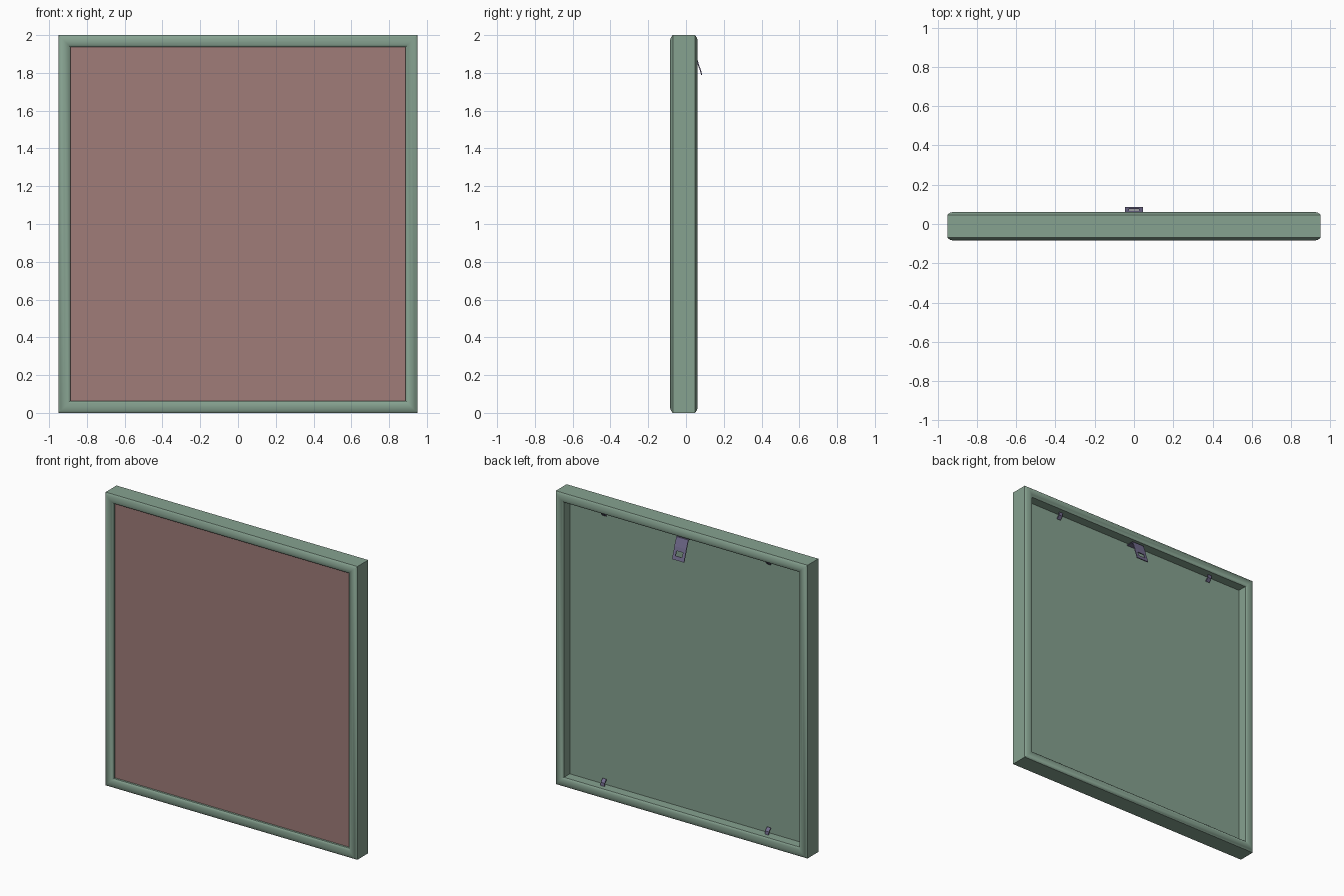
import bpy, bmesh, math

cube = bpy.data.objects.get("Cube")
if cube:
    bpy.data.objects.remove(cube, do_unlink=True)


def material(name, rgb):
    m = bpy.data.materials.new(name)
    m.use_nodes = True
    m.diffuse_color = (*rgb, 1)
    m.node_tree.nodes["Principled BSDF"].inputs["Base Color"].default_value = (*rgb, 1)
    return m


green = material("sage green", (0.24, 0.36, 0.28))
rose = material("dusty rose", (0.35, 0.20, 0.19))
violet = material("violet metal", (0.17, 0.15, 0.27))

HALF_W, HEIGHT = 0.95, 2.0


def finish(bm, name, mat):
    bmesh.ops.recalc_face_normals(bm, faces=bm.faces)
    mesh = bpy.data.meshes.new(name)
    bm.to_mesh(mesh)
    bm.free()
    mesh.materials.append(mat)
    obj = bpy.data.objects.new(name, mesh)
    bpy.context.collection.objects.link(obj)
    return obj


def box(name, center, size, mat):
    bm = bmesh.new()
    bmesh.ops.create_cube(bm, size=1)
    for v in bm.verts:
        v.co = [c + s * a for c, s, a in zip(center, size, v.co)]
    return finish(bm, name, mat)


def sheet(name, path, columns, holes, mat, thick):
    """Bent metal strip: (y, z) path swept across x columns, leaving out hole cells."""
    bm = bmesh.new()
    grid = [[bm.verts.new((x, y, z)) for x in columns] for y, z in path]
    for r in range(len(path) - 1):
        for c in range(len(columns) - 1):
            if (r, c) not in holes:
                bm.faces.new((grid[r][c], grid[r][c + 1], grid[r + 1][c + 1], grid[r + 1][c]))
    obj = finish(bm, name, mat)
    mod = obj.modifiers.new("thickness", "SOLIDIFY")
    mod.thickness = thick
    mod.offset = 0
    return obj


# Moulded frame: cross-section of (inward distance, y) carried round four mitred corners
crown = [(0, 0), (0.012, 0.010), (0.03, 0.015), (0.05, 0.010), (0.062, 0)]
profile = [(d, -0.07 - h) for d, h in crown] + [(d, 0.047 + h) for d, h in reversed(crown)]
bm = bmesh.new()
rings = []
for sx, sz in ((-1, -1), (1, -1), (1, 1), (-1, 1)):
    rings.append([bm.verts.new((sx * (HALF_W - d), y, HEIGHT / 2 + sz * (HEIGHT / 2 - d)))
                  for d, y in profile])
n = len(profile)
for i in range(4):
    a, b = rings[i], rings[(i + 1) % 4]
    for j in range(n):
        k = (j + 1) % n
        bm.faces.new((a[j], a[k], b[k], b[j]))
frame = finish(bm, "frame", green)
bpy.ops.object.select_all(action="DESELECT")
frame.select_set(True)
bpy.context.view_layer.objects.active = frame
bpy.ops.object.shade_smooth_by_angle(angle=math.radians(35))

# Picture sheet and backing board, recessed inside the frame
box("picture", (0, -0.052, 1), (1.785, 0.008, 1.885), rose)
box("backing_board", (0, -0.032, 1), (1.785, 0.032, 1.885), green)

# Hanging bracket: flat foot, then a flap leaning out with a slot
sheet("hanger",
      [(-0.015, 1.925), (0.038, 1.925), (0.058, 1.87), (0.065, 1.845), (0.076, 1.815), (0.083, 1.79)],
      [-0.045, -0.025, 0.025, 0.045], {(3, 1)}, violet, 0.006)

# Bent clips holding the board at the top and bottom
for row, base, step in (("top", 1.938, -1), ("bottom", 0.062, 1)):
    for side, x in (("left", 0.62), ("right", -0.62)):
        sheet(f"clip_{row}_{side}",
              [(0.012, base), (0.010, base + step * 0.02), (-0.010, base + step * 0.04)],
              [x - 0.014, x + 0.014], set(), violet, 0.006)
